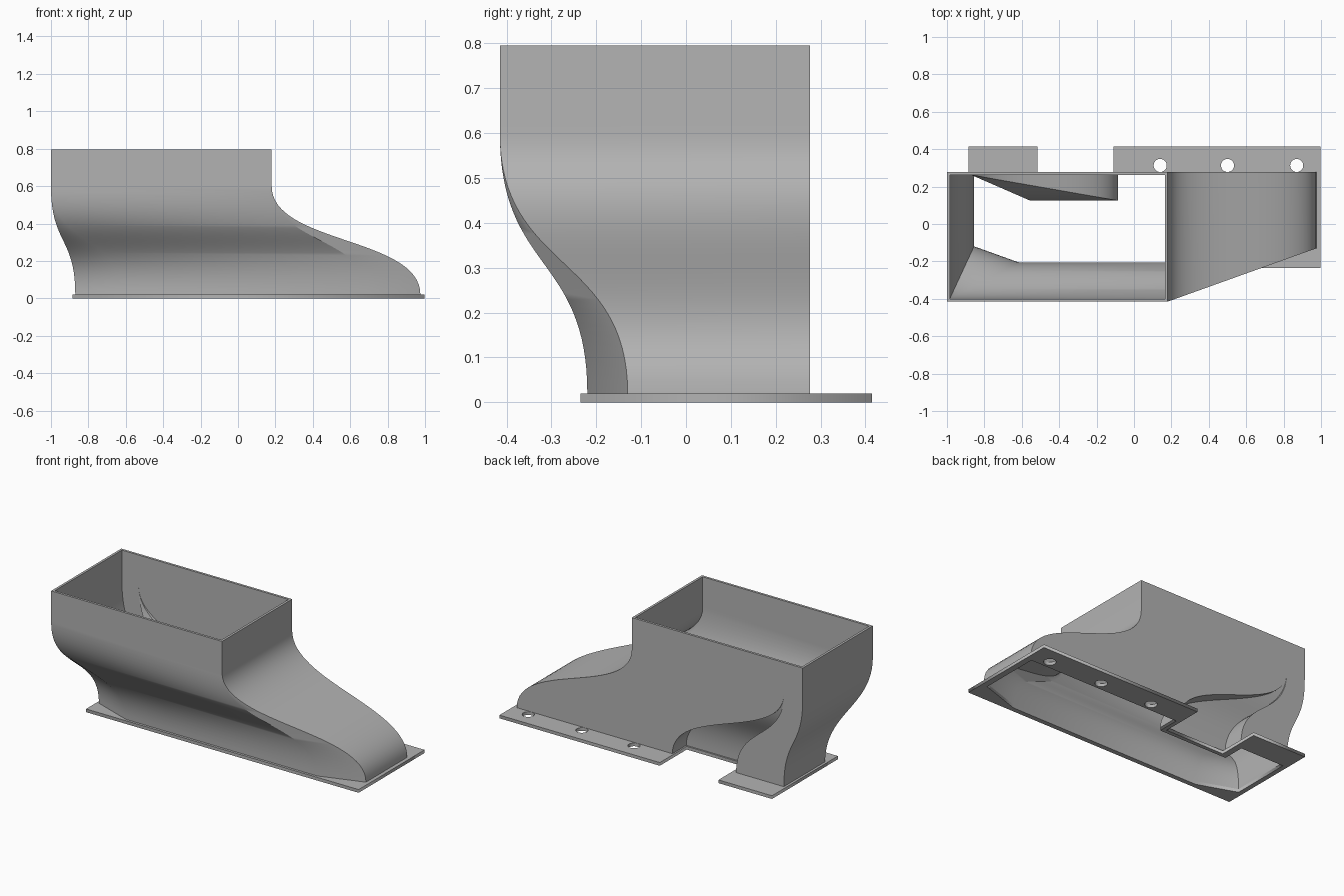
import bpy, bmesh, math
from mathutils import Vector

cube = bpy.data.objects.get("Cube")
if cube:
    bpy.data.objects.remove(cube, do_unlink=True)

grey = bpy.data.materials.new("plain_grey")
grey.use_nodes = True
colour = (0.45, 0.45, 0.45, 1)
grey.diffuse_color = colour
grey.node_tree.nodes["Principled BSDF"].inputs["Base Color"].default_value = colour

WALL = 0.015
STEPS = 32
Z_TOP, Z_BEND, Z_FOOT, PULL = 0.795, 0.6, 0.02, 0.31

# Foot outline (counter-clockwise) and the mouth point each corner flows up to
left, right, front, back = -1.0, 0.18, -0.415, 0.277
foot = [(-0.87, -0.13), (-0.62, -0.22), (0.70, -0.22), (0.975, -0.13),
        (0.975, back), (-0.10, back), (-0.10, 0.14), (-0.54, 0.14),
        (-0.54, back), (-0.87, back)]
mouth = [(left, front)] * 2 + [(right, front)] * 2 + [(right, back)]
mouth += [(-0.87, back)] * 4 + [(left, back)]


def inset(points, d):
    """Mitred inward offset of a counter-clockwise outline."""
    result = []
    for i, p in enumerate(points):
        a, b, c = Vector(points[i - 1]), Vector(p), Vector(points[(i + 1) % len(points)])
        u, v = (b - a).normalized(), (c - b).normalized()
        n, m = Vector((-u.y, u.x)), Vector((-v.y, v.x))
        result.append(tuple(b + (n + m) * d / (1 + n.dot(m))))
    return result


def inset_mouth(points, d):
    return [(min(max(x, left + d), right - d), min(max(y, front + d), back - d))
            for x, y in points]


def loft_rings(top, bottom):
    """Straight collar followed by an S-shaped blend down to the foot."""
    rings = [[(x, y, Z_TOP) for x, y in top]]
    for k in range(STEPS + 1):
        t = k / STEPS
        s = 1 - t
        ease = t * t * (3 - 2 * t)
        z = (s**3 * Z_BEND + 3 * s * s * t * (Z_BEND - PULL)
             + 3 * s * t * t * (Z_FOOT + PULL) + t**3 * Z_FOOT)
        rings.append([(a[0] + (b[0] - a[0]) * ease, a[1] + (b[1] - a[1]) * ease, z)
                      for a, b in zip(top, bottom)])
    return rings


# Hollow duct: outer skin, inner skin and the rims joining them
bm = bmesh.new()
inner_foot = inset(foot, WALL)
outer = [[bm.verts.new(p) for p in r] for r in loft_rings(mouth, foot)]
inner = [[bm.verts.new(p) for p in r]
         for r in loft_rings(inset_mouth(mouth, WALL), inner_foot)]


def bridge(upper, lower):
    n = len(upper)
    for i in range(n):
        j = (i + 1) % n
        bm.faces.new((upper[i], lower[i], lower[j], upper[j]))


for k in range(len(outer) - 1):
    bridge(outer[k], outer[k + 1])
    bridge(inner[k + 1], inner[k])
bridge(inner[0], outer[0])
bridge(outer[-1], inner[-1])
bmesh.ops.remove_doubles(bm, verts=bm.verts, dist=0.0002)
bmesh.ops.dissolve_degenerate(bm, edges=bm.edges, dist=0.0001)
mesh = bpy.data.meshes.new("duct")
bm.to_mesh(mesh)
bm.free()
duct = bpy.data.objects.new("duct", mesh)
bpy.context.collection.objects.link(duct)
mesh.materials.append(grey)

# Mounting flange: notched plate with the duct opening and three screw holes
curve = bpy.data.curves.new("mounting_flange", "CURVE")
curve.dimensions = "2D"
curve.fill_mode = "BOTH"
curve.extrude = Z_FOOT / 2


def add_outline(points):
    spline = curve.splines.new("POLY")
    spline.points.add(len(points) - 1)
    for point, (x, y) in zip(spline.points, points):
        point.co = (x, y, 0, 1)
    spline.use_cyclic_u = True


add_outline([(-0.885, -0.235), (0.998, -0.235), (0.998, 0.415), (-0.11, 0.415),
             (-0.11, 0.15), (-0.515, 0.15), (-0.515, 0.415), (-0.885, 0.415)])
add_outline(inner_foot)
for cx in (0.14, 0.50, 0.87):
    add_outline([(cx + 0.035 * math.cos(a * math.tau / 28),
                  0.313 + 0.035 * math.sin(a * math.tau / 28)) for a in range(28)])
flange = bpy.data.objects.new("mounting_flange", curve)
flange.location.z = Z_FOOT / 2
bpy.context.collection.objects.link(flange)
curve.materials.append(grey)

bpy.ops.object.select_all(action="DESELECT")
flange.select_set(True)
bpy.context.view_layer.objects.active = flange
bpy.ops.object.convert(target="MESH")

# Smooth the blended skin, keeping corners crisp
bpy.ops.object.select_all(action="DESELECT")
duct.select_set(True)
bpy.context.view_layer.objects.active = duct
bpy.ops.object.shade_smooth_by_angle(angle=math.radians(30))
